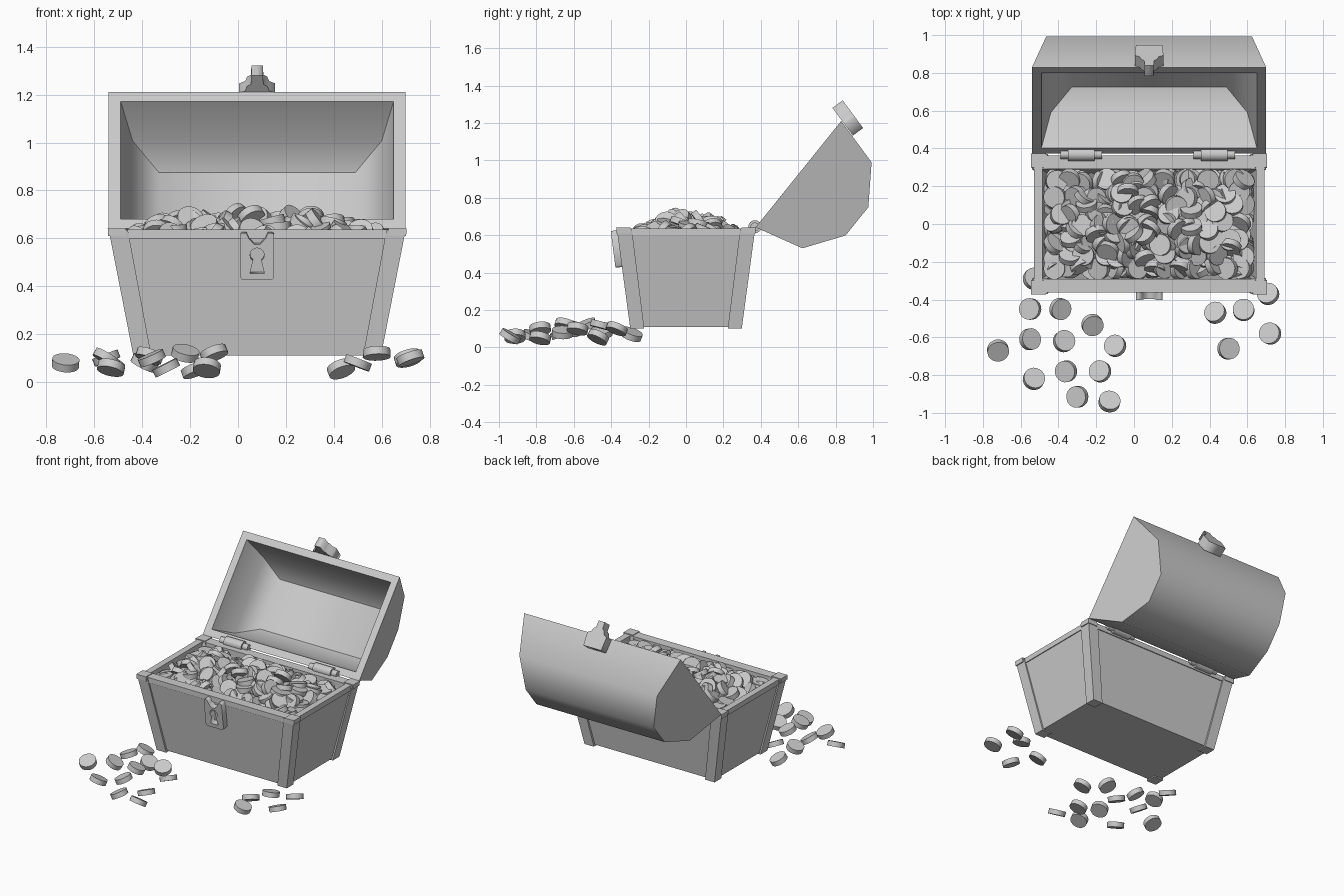
import bpy, bmesh, math, random
from mathutils import Matrix, Vector, Euler

random.seed(7)
cube = bpy.data.objects.get("Cube")
if cube:
    bpy.data.objects.remove(cube)

CX = 0.08  # chest centre line

grey = bpy.data.materials.new("plain_grey")
grey.use_nodes = True
grey.diffuse_color = (0.6, 0.6, 0.6, 1)
grey.node_tree.nodes["Principled BSDF"].inputs["Base Color"].default_value = (0.6, 0.6, 0.6, 1)


def finish(name, bm, smooth=None):
    bmesh.ops.recalc_face_normals(bm, faces=bm.faces)
    mesh = bpy.data.meshes.new(name)
    bm.to_mesh(mesh)
    bm.free()
    mesh.materials.append(grey)
    if smooth:
        mesh.shade_smooth()
        mesh.set_sharp_from_angle(angle=math.radians(smooth))
    ob = bpy.data.objects.new(name, mesh)
    bpy.context.collection.objects.link(ob)
    return ob


def bridge(bm, a, b, closed=True):
    n = len(a)
    for i in range(n if closed else n - 1):
        j = (i + 1) % n
        bm.faces.new((a[i], a[j], b[j], b[i]))


def loft(name, rects):
    """Stack of rectangles (x0, x1, y0, y1, z), capped at both ends."""
    bm = bmesh.new()
    rings = [[bm.verts.new((CX + x, y, z)) for x, y in
              ((x0, y0), (x1, y0), (x1, y1), (x0, y1))] for x0, x1, y0, y1, z in rects]
    for a, b in zip(rings, rings[1:]):
        bridge(bm, a, b)
    bm.faces.new(rings[0])
    bm.faces.new(rings[-1])
    return finish(name, bm)


def sym(hx, hy, z):
    return (-hx, hx, -hy, hy, z)


def plate(name, outlines, half, matrix):
    """Flat plate from closed outlines; inner outlines become holes."""
    cu = bpy.data.curves.new(name, 'CURVE')
    cu.dimensions = '2D'
    cu.fill_mode = 'BOTH'
    cu.extrude = half
    for pts in outlines:
        sp = cu.splines.new('POLY')
        sp.points.add(len(pts) - 1)
        for p, (x, y) in zip(sp.points, pts):
            p.co = (x, y, 0, 1)
        sp.use_cyclic_u = True
    cu.materials.append(grey)
    ob = bpy.data.objects.new(name, cu)
    ob.matrix_world = matrix
    bpy.context.collection.objects.link(ob)


def mirrored(pts):
    return pts + [(-x, y) for x, y in reversed(pts)]


# Hollow tapered body
loft("chest_body", [sym(.505, .285, .11), sym(.61, .36, .63),
                    sym(.57, .295, .63), sym(.48, .25, .16)])

# Corner posts, caps and rim beams
for sx, side in ((-1, "right"), (1, "left")):
    for sy, end in ((-1, "front"), (1, "back")):
        def corner(x, y, z, w):
            xs = sorted((sx * x, sx * (x - w)))
            ys = sorted((sy * y, sy * (y - w)))
            return (*xs, *ys, z)
        loft(f"{end}_{side}_post", [corner(.515, .298, .10, .075), corner(.62, .37, .635, .08)])
        loft(f"{end}_{side}_cap", [corner(.622, .372, .61, .075), corner(.624, .373, .642, .075)])
    xs = sorted((sx * .61, sx * .565))
    loft(f"{side}_rim", [(*xs, -.3, .3, .60), (*xs, -.3, .3, .637)])
for sy, end in ((-1, "front"), (1, "back")):
    ys = sorted((sy * .362, sy * .292))
    loft(f"{end}_rim", [(-.56, .56, *ys, .60), (-.56, .56, *ys, .637)])

# Open lid: u runs along the opening, w is the depth
HINGE = Vector((CX, .372, .642))
U = Vector((0, .627, .779))
W = Vector((0, .779, -.627))


def half_profile(pts):
    return pts + [(x, .73 - u, w) for x, u, w in reversed(pts)]


outer = half_profile([(.62, 0, 0), (.545, .07, .265), (.507, .268, .402)])
inner = half_profile([(.57, .05, 0), (.52, .10, .20), (.41, .19, .30)])
bm = bmesh.new()
shell = {}
for key, prof in (("out", outer), ("in", inner)):
    for s in (-1, 1):
        shell[key, s] = [bm.verts.new(HINGE + Vector((s * x, 0, 0)) + U * u + W * w)
                         for x, u, w in prof]
    bridge(bm, shell[key, -1], shell[key, 1], closed=False)
for s in (-1, 1):
    bm.faces.new(shell["out", s])
    p = shell["in", s]
    bm.faces.new((p[0], p[1], p[4], p[5]))
    bm.faces.new(p[1:5])
rim = [[shell[k, -1][0], shell[k, 1][0], shell[k, 1][-1], shell[k, -1][-1]] for k in ("out", "in")]
bridge(bm, *rim)
finish("lid", bm, 45)

# Latch on the lid, with a tongue past the opening
ey = Vector((0, -.593, .805))
ez = Vector((1, 0, 0)).cross(ey)
m = Matrix((Vector((1, 0, 0)), ey, ez)).transposed().to_4x4()
m.translation = (CX, .865, 1.227)
plate("latch", [mirrored([(.07, -.092), (.075, -.02), (.075, .0), (.05, .012),
                          (.042, .035), (.026, .045), (.024, .092)])], .034, m)

# Lock plate with notch and keyhole
lean = math.atan2(.07, .54)
keyhole = [(.03 * math.sin(a), .005 + .03 * math.cos(a))
           for a in (math.radians(-145 + 29 * i) for i in range(11))]
keyhole += [(.03, -.072), (-.03, -.072)]
outline = mirrored([(.062, -.1), (.07, -.09), (.07, .092), (.062, .098), (.045, .098),
                    (.035, .075), (.012, .05)])
plate("lock_plate", [outline, keyhole], .022,
      Matrix.Translation((CX, -.368, .528)) @ Matrix.Rotation(math.pi / 2 + lean, 4, 'X'))

# Hinges
for x, side in ((-.28, "right"), (.425, "left")):
    bm = bmesh.new()
    for r, length in ((.035, .14), (.023, .22)):
        bmesh.ops.create_cone(bm, cap_ends=True, segments=16, radius1=r, radius2=r, depth=length,
                              matrix=Matrix.Translation((x, .368, .645)) @ Matrix.Rotation(math.pi / 2, 4, 'Y'))
    finish(f"{side}_hinge", bm, 40)


# Coins
def add_coin(bm, loc, tilt):
    rot = Euler((0, tilt, random.uniform(0, math.tau))).to_matrix().to_4x4()
    bmesh.ops.create_cone(bm, cap_ends=True, segments=20, radius1=.057, radius2=.057,
                          depth=.034, matrix=Matrix.Translation(loc) @ rot)


bm = bmesh.new()
for layer in range(3):
    for i in range(13):
        for j in range(7):
            fx = (i - 6) / 6 + random.uniform(-.07, .07)
            fy = (j - 3) / 3 + random.uniform(-.14, .14)
            fx, fy = max(-1, min(1, fx)), max(-1, min(1, fy))
            top = .60 + .085 * (1 - fx ** 4) * (1 - fy * fy)
            add_coin(bm, (CX + .5 * fx, .235 * fy, top - .035 * layer + random.uniform(-.01, .008)),
                     math.radians(random.uniform(5, 65)))
finish("coin_heap", bm, 40)

# Coins scattered in front
spots = [(-.72, -.67, .08), (-.55, -.45, .1), (-.55, -.61, .1), (-.53, -.82, .06),
         (-.39, -.45, .08), (-.37, -.62, .11), (-.36, -.78, .1), (-.3, -.915, .06),
         (-.22, -.535, .12), (-.18, -.78, .05), (-.13, -.94, .06), (-.1, -.645, .12),
         (-.53, -.29, .07), (.43, -.47, .055), (.58, -.455, .12), (.5, -.66, .08),
         (.72, -.58, .1), (.71, -.37, .1)]
bm = bmesh.new()
for spot in spots:
    add_coin(bm, spot, math.radians(random.uniform(14, 32)))
finish("scattered_coins", bm, 40)
